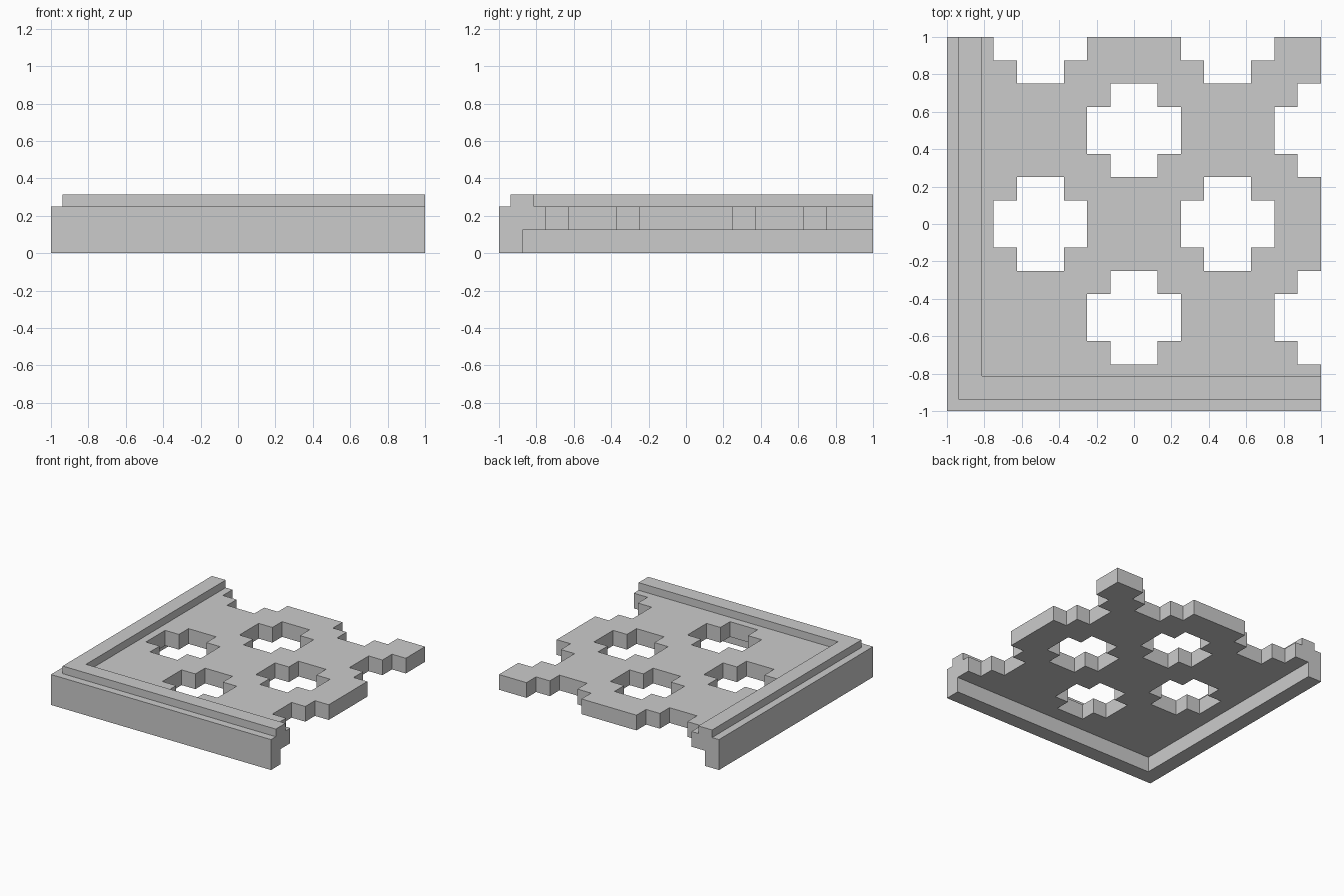
import bpy, bmesh
from mathutils import Vector

if "Cube" in bpy.data.objects:
    bpy.data.objects.remove(bpy.data.objects["Cube"])

U = 0.125          # size of one grid cell
N = 16             # cells per side


def is_hole(x, y):
    """True inside the staggered plus-shaped cut-outs (none along the skirt)."""
    for i in range(-1, 3):
        for j in range(-1, 3):
            if (i + j) % 2:
                dx, dy = abs(x - i * 0.5), abs(y - j * 0.5)
                if max(dx, dy) < 0.25 and min(dx, dy) < 0.125:
                    return True
    return False


def extrude_down(bm, faces, depth):
    geom = bmesh.ops.extrude_face_region(bm, geom=faces)["geom"]
    verts = [g for g in geom if isinstance(g, bmesh.types.BMVert)]
    bmesh.ops.translate(bm, vec=Vector((0, 0, -depth)), verts=verts)
    return [g for g in geom if isinstance(g, bmesh.types.BMFace)]


def finish(bm, name):
    bmesh.ops.recalc_face_normals(bm, faces=bm.faces)
    bmesh.ops.dissolve_limit(bm, angle_limit=0.01, verts=bm.verts, edges=bm.edges)
    bmesh.ops.recalc_face_normals(bm, faces=bm.faces)
    me = bpy.data.meshes.new(name)
    bm.to_mesh(me)
    bm.free()
    ob = bpy.data.objects.new(name, me)
    bpy.context.collection.objects.link(ob)
    return ob


# Perforated panel with a skirt folded down along the left and front edges
bm = bmesh.new()
top = []
for i in range(N):
    for j in range(N):
        x, y = -1 + i * U, -1 + j * U
        if not is_hole(x + U / 2, y + U / 2):
            top.append(bm.faces.new([bm.verts.new((x + a * U, y + b * U, 0.25))
                                     for a, b in ((0, 0), (1, 0), (1, 1), (0, 1))]))
bmesh.ops.remove_doubles(bm, verts=bm.verts, dist=0.001)
under = extrude_down(bm, list(bm.faces), U)
border = [f for f in under if min(f.calc_center_median().xy) < -1 + U]
extrude_down(bm, border, U)
bmesh.ops.delete(bm, geom=[f for f in border if f.is_valid], context='FACES')
finish(bm, "perforated_panel")

# Raised L-shaped rim
a, b = -0.9375, -0.8125
bm = bmesh.new()
outline = [(a, a), (1, a), (1, b), (b, b), (b, 1), (a, 1)]
face = bm.faces.new([bm.verts.new((x, y, 0.3125)) for x, y in outline])
extrude_down(bm, [face], 0.0625)
finish(bm, "raised_rim")
